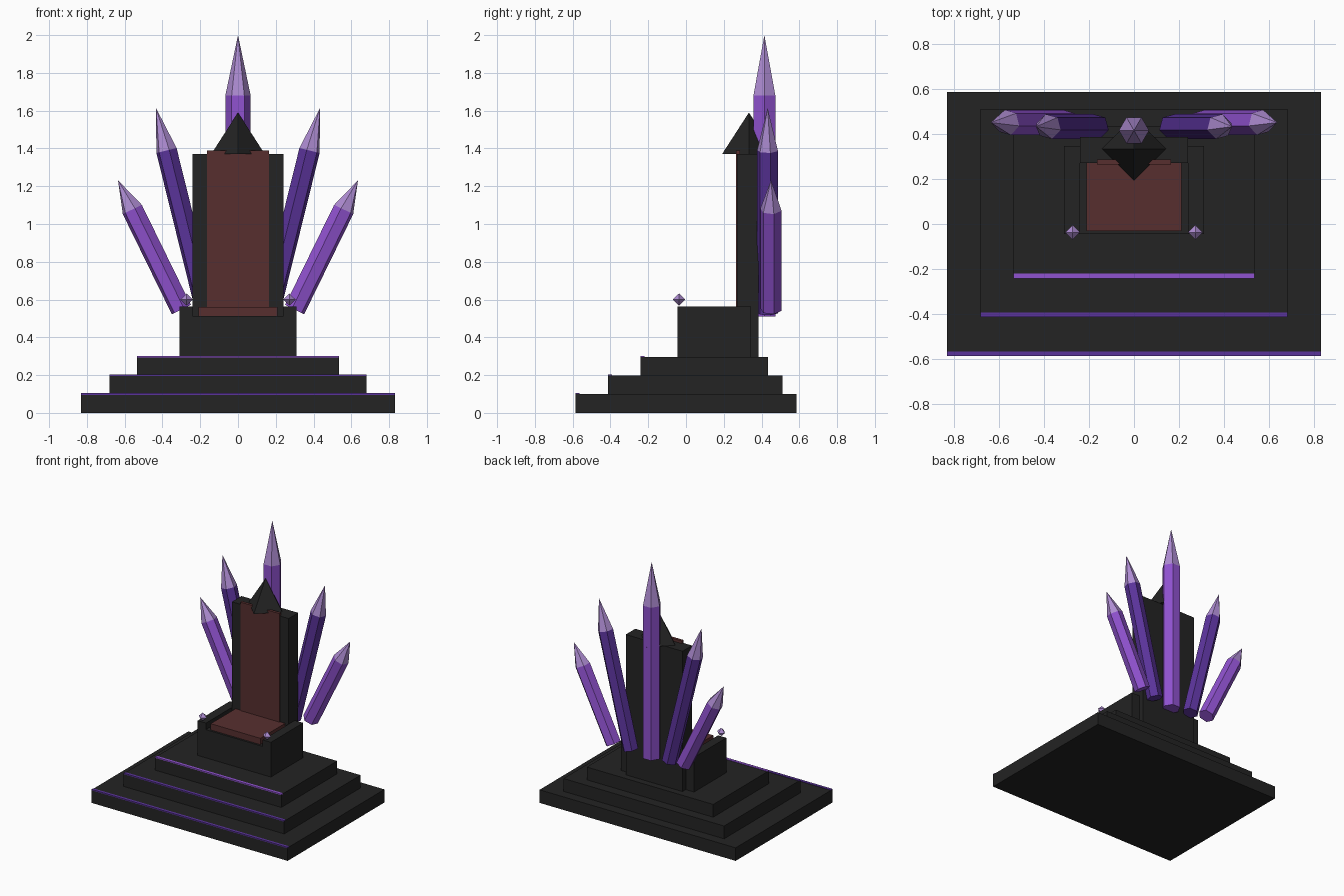
import bpy, bmesh, math
from mathutils import Matrix, Vector

cube = bpy.data.objects.get("Cube")
if cube:
    bpy.data.objects.remove(cube, do_unlink=True)


def material(name, rgb):
    m = bpy.data.materials.new(name)
    m.use_nodes = True
    m.diffuse_color = (*rgb, 1)
    m.node_tree.nodes["Principled BSDF"].inputs["Base Color"].default_value = (*rgb, 1)
    return m


STONE = material("dark stone", (0.017, 0.017, 0.017))
FABRIC = material("maroon cushion", (0.095, 0.028, 0.028))
VIOLET = material("bright violet", (0.28, 0.085, 0.63))
DEEP = material("deep purple", (0.105, 0.034, 0.33))
LILAC = material("pale lilac", (0.42, 0.26, 0.64))


def finish(name, bm, *mats):
    mesh = bpy.data.meshes.new(name)
    bmesh.ops.recalc_face_normals(bm, faces=bm.faces)
    bm.to_mesh(mesh)
    bm.free()
    for m in mats:
        mesh.materials.append(m)
    obj = bpy.data.objects.new(name, mesh)
    bpy.context.collection.objects.link(obj)
    return obj


def box(name, x, y, z, mat):
    """Box from (low, high) ranges on each axis."""
    bm = bmesh.new()
    bmesh.ops.create_cube(bm, size=1)
    for v in bm.verts:
        v.co = [r[0] if c < 0 else r[1] for c, r in zip(v.co, (x, y, z))]
    return finish(name, bm, mat)


def cone(name, sides, rings, turn, matrix, mats, tip_from=None):
    """Faceted solid from (radius, height) rings; radius zero makes a point."""
    bm = bmesh.new()
    loops = []
    for r, h in rings:
        count = sides if r else 1
        loops.append([bm.verts.new((r * math.cos(turn + math.tau * i / sides),
                                    r * math.sin(turn + math.tau * i / sides), h))
                      for i in range(count)])
    for n, (a, b) in enumerate(zip(loops, loops[1:])):
        for i in range(sides):
            j = (i + 1) % sides
            ring = [a[i % len(a)], a[j % len(a)], b[j % len(b)], b[i % len(b)]]
            face = bm.faces.new(list(dict.fromkeys(ring)))
            if tip_from is not None and n >= tip_from:
                face.material_index = 1
    for loop in (loops[0], loops[-1]):
        if len(loop) > 2:
            bm.faces.new(loop)
    bm.transform(matrix)
    return finish(name, bm, *mats)


# Stepped platform with glowing front trims
steps = [("lower", 0.83, -0.585, 0.585, 0.0, 0.10, DEEP),
         ("middle", 0.68, -0.412, 0.51, 0.10, 0.198, DEEP),
         ("upper", 0.535, -0.24, 0.435, 0.198, 0.296, VIOLET)]
for name, w, front, back, low, high, glow in steps:
    box(name + "_step", (-w, w), (front, back), (low, high), STONE)
    box(name + "_trim", (-w, w), (front - 0.001, front + 0.02),
        (high - 0.004, high + 0.004), glow)

# Seat, arms and backrest
box("seat_base", (-0.31, 0.31), (-0.045, 0.345), (0.296, 0.512), STONE)
box("seat_cushion", (-0.21, 0.21), (-0.03, 0.275), (0.512, 0.56), FABRIC)
box("backrest", (-0.24, 0.24), (0.27, 0.385), (0.296, 1.37), STONE)
box("back_cushion", (-0.165, 0.165), (0.264, 0.285), (0.55, 1.39), FABRIC)
for side, s in (("left", 1), ("right", -1)):
    box(side + "_arm", sorted((s * 0.24, s * 0.31)), (-0.045, 0.345), (0.512, 0.562), STONE)
    cone(side + "_arm_gem", 4, [(0, -0.032), (0.033, 0), (0, 0.032)], 0,
         Matrix.Translation((s * 0.272, -0.037, 0.6)), [LILAC])

# Pointed crest on top of the backrest
cone("crest", 4, [(0.142, 0), (0, 0.22)], 0, Matrix.Translation((0, 0.333, 1.37)), [STONE])


def crystal(name, base, angle, radius, shaft, tip, turn, mat):
    """Six-sided shaft with a pale point, leaning sideways by angle."""
    place = Matrix.Translation(base) @ Matrix.Rotation(math.radians(angle), 4, "Y")
    cone(name, 6, [(radius, 0), (radius, shaft), (0, shaft + tip)],
         math.radians(turn), place, [mat, LILAC], tip_from=1)


# Fan of crystals behind the seat
crystal("centre_crystal", (0, 0.415, 0.51), 0, 0.067, 1.17, 0.32, 0, VIOLET)
for side, s in (("left", 1), ("right", -1)):
    crystal(side + "_inner_crystal", (s * 0.166, 0.432, 0.53), s * 13.9,
            0.057, 0.885, 0.232, 90 - s * 75, DEEP)
    crystal(side + "_outer_crystal", (s * 0.30, 0.45, 0.547), s * 26.1,
            0.058, 0.59, 0.172, 90 - s * 75, VIOLET)
